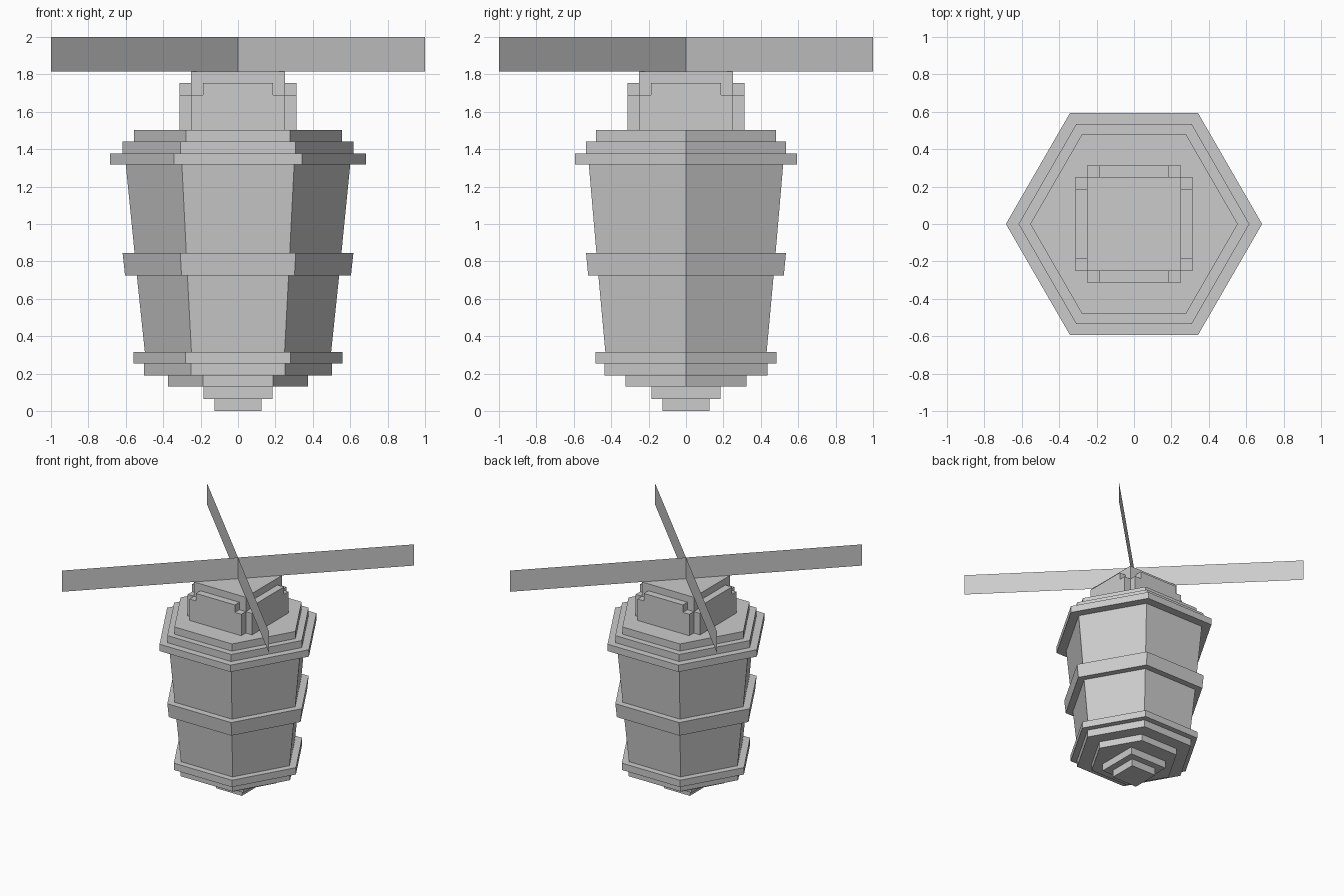
import bpy
import bmesh
from math import cos, sin, pi

cube = bpy.data.objects.get("Cube")
if cube:
    bpy.data.objects.remove(cube, do_unlink=True)

GREY = (0.6, 0.6, 0.6, 1.0)
grey = bpy.data.materials.new("plain grey")
grey.use_nodes = True
grey.diffuse_color = GREY
grey.node_tree.nodes["Principled BSDF"].inputs["Base Color"].default_value = GREY


def finish(name, bm):
    mesh = bpy.data.meshes.new(name)
    bm.to_mesh(mesh)
    bm.free()
    mesh.materials.append(grey)
    obj = bpy.data.objects.new(name, mesh)
    bpy.context.collection.objects.link(obj)
    return obj


def prism(name, low, high, z0, z1):
    """Join a lower outline to an upper outline with flat faces."""
    bm = bmesh.new()
    a = [bm.verts.new((x, y, z0)) for x, y in low]
    b = [bm.verts.new((x, y, z1)) for x, y in high]
    bm.faces.new(a[::-1])
    bm.faces.new(b)
    for i in range(len(a)):
        j = (i + 1) % len(a)
        bm.faces.new((a[i], a[j], b[j], b[i]))
    return finish(name, bm)


def hexagon(r):
    return [(r * cos(i * pi / 3), r * sin(i * pi / 3)) for i in range(6)]


def rect(x, y):
    return [(-x, -y), (x, -y), (x, y), (-x, y)]


def hex_part(name, z0, z1, r0, r1=None):
    prism(name, hexagon(r0), hexagon(r1 or r0), z0, z1)


def box_part(name, x, y, z0, z1):
    prism(name, rect(x, y), rect(x, y), z0, z1)


# Stepped foot
box_part("foot_tip", 0.125, 0.125, 0, 0.065)
box_part("foot_step", 0.185, 0.185, 0.065, 0.13)
hex_part("base_small_step", 0.13, 0.19, 0.375)
hex_part("base_large_step", 0.19, 0.255, 0.503)

# Tapered body and its bands
hex_part("lower_band", 0.255, 0.315, 0.56)
hex_part("lower_body", 0.315, 0.725, 0.498, 0.541)
hex_part("middle_band", 0.725, 0.845, 0.604, 0.617)
hex_part("upper_body", 0.845, 1.318, 0.553, 0.6)

# Stepped roof
hex_part("roof_rim", 1.318, 1.378, 0.685)
hex_part("roof_middle_step", 1.378, 1.44, 0.617)
hex_part("roof_top_step", 1.44, 1.503, 0.555)

# Hub block with notched panels on its four sides
box_part("hub_block", 0.25, 0.25, 1.503, 1.815)
for label, half, z0, z1 in (("lower", 0.25, 1.503, 1.69), ("upper", 0.188, 1.69, 1.755)):
    box_part(f"hub_{label}_side_panels", 0.312, half, z0, z1)
    box_part(f"hub_{label}_front_back_panels", half, 0.312, z0, z1)

# Crossed rotor blades, flat sheets set on the diagonals
for name, s in (("rotor_blade_a", 1), ("rotor_blade_b", -1)):
    bm = bmesh.new()
    corners = ((-1, 1.815), (1, 1.815), (1, 2), (-1, 2))
    bm.faces.new([bm.verts.new((t, s * t, z)) for t, z in corners])
    finish(name, bm)
